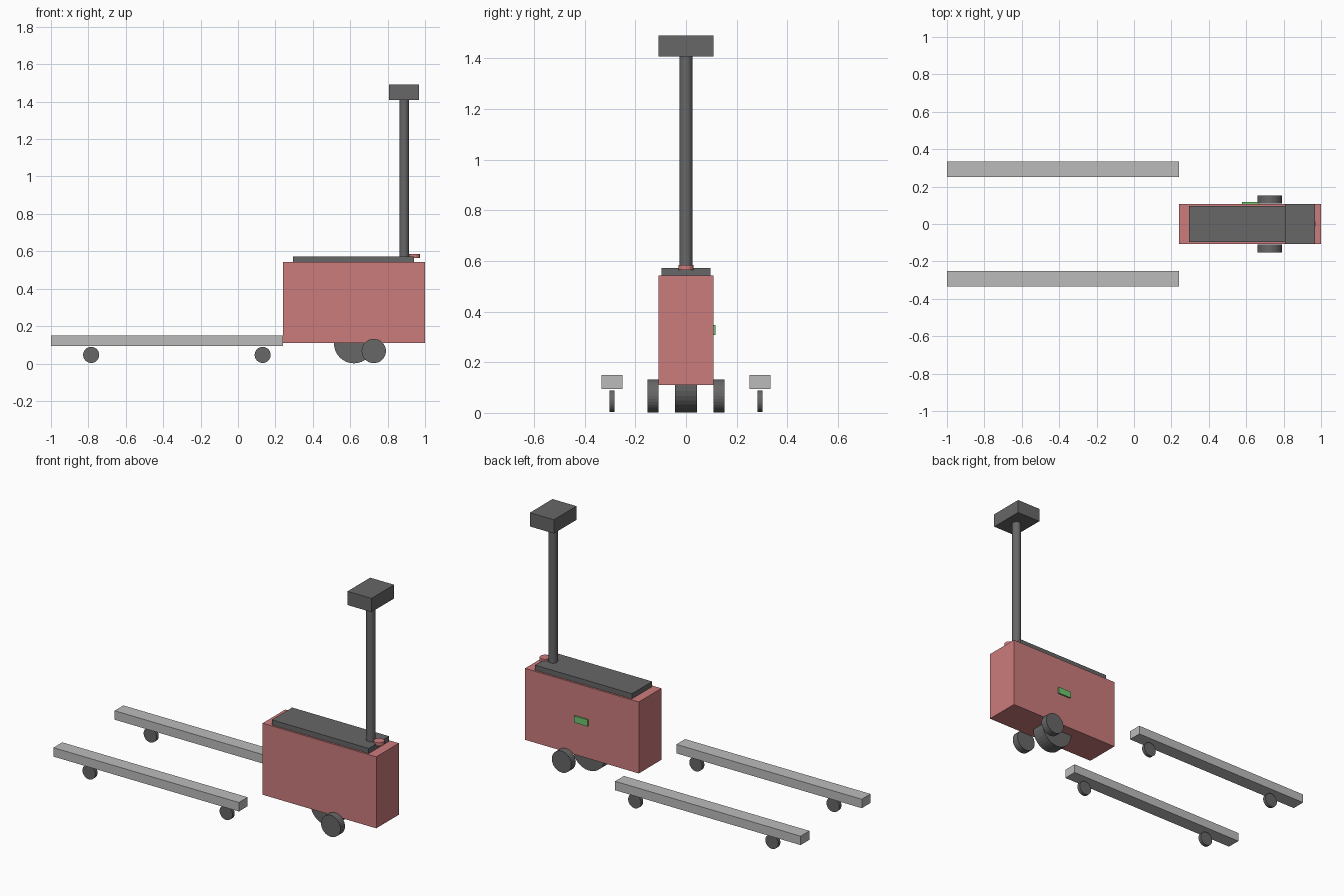
import bpy
import bmesh
from mathutils import Matrix, Vector

cube = bpy.data.objects.get("Cube")
if cube:
    bpy.data.objects.remove(cube, do_unlink=True)


def material(name, r, g, b):
    mat = bpy.data.materials.new(name)
    mat.use_nodes = True
    mat.diffuse_color = (r, g, b, 1)
    mat.node_tree.nodes["Principled BSDF"].inputs["Base Color"].default_value = (r, g, b, 1)
    return mat


RED = material("body red", 0.6, 0.2, 0.2)
DARK = material("dark grey", 0.135, 0.135, 0.135)
GREY = material("fork grey", 0.5, 0.5, 0.5)
GREEN = material("panel green", 0.16, 0.56, 0.16)


def finish(name, bm, mat):
    mesh = bpy.data.meshes.new(name)
    bm.to_mesh(mesh)
    bm.free()
    mesh.materials.append(mat)
    obj = bpy.data.objects.new(name, mesh)
    bpy.context.collection.objects.link(obj)


def box(name, low, high, mat):
    """Box between two opposite corners."""
    low, high = Vector(low), Vector(high)
    bm = bmesh.new()
    bmesh.ops.create_cube(bm, size=1, matrix=Matrix.Translation((low + high) / 2)
                          @ Matrix.Diagonal((*(high - low), 1)))
    finish(name, bm, mat)


def cylinder(name, center, radius, depth, mat, axis="Z"):
    turn = Matrix.Rotation(1.5707963, 4, "X") if axis == "Y" else Matrix()
    bm = bmesh.new()
    bmesh.ops.create_cone(bm, cap_ends=True, segments=32, radius1=radius, radius2=radius,
                          depth=depth, matrix=Matrix.Translation(center) @ turn)
    finish(name, bm, mat)


# Body, lid and side panel
box("body", (0.24, -0.108, 0.11), (1, 0.108, 0.542), RED)
box("lid", (0.294, -0.097, 0.542), (0.942, 0.097, 0.573), DARK)
box("side_panel", (0.577, 0.108, 0.307), (0.667, 0.117, 0.347), GREEN)

# Mast, sensor head and stop button
cylinder("mast", (0.889, 0, 0.976), 0.026, 0.868, DARK)
box("sensor_head", (0.808, -0.108, 1.408), (0.968, 0.108, 1.491), DARK)
cylinder("stop_button", (0.943, 0, 0.574), 0.03, 0.021, RED)

# Drive wheel
cylinder("drive_wheel", (0.62, 0, 0.108), 0.107, 0.085, DARK, "Y")

# Forks, fork rollers and stabiliser wheels on both sides
for side, s in (("left", 1), ("right", -1)):
    y = 0.292 * s
    box("fork_" + side, (-1, y - 0.042, 0.095), (0.24, y + 0.042, 0.149), GREY)
    for end, x in (("tip", -0.785), ("heel", 0.132)):
        cylinder(f"roller_{end}_{side}", (x, y, 0.046), 0.043, 0.021, DARK, "Y")
    cylinder("stabiliser_wheel_" + side, (0.726, 0.13 * s, 0.067), 0.065, 0.043, DARK, "Y")
